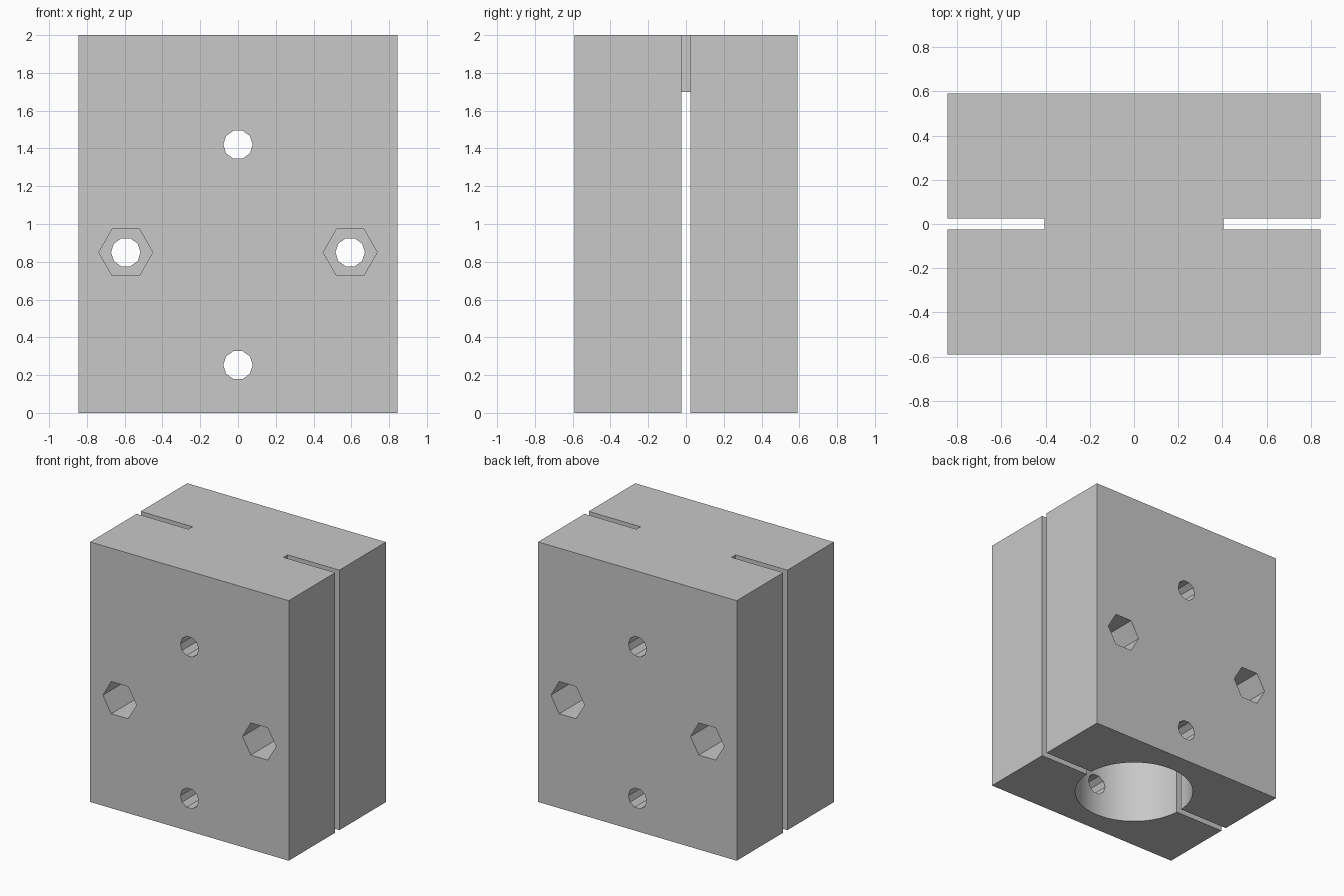
import bpy
import math

if "Cube" in bpy.data.objects:
    bpy.data.objects.remove(bpy.data.objects["Cube"], do_unlink=True)

WIDTH, DEPTH, HEIGHT = 1.69, 1.18, 2.0
BOLT_X, BOLT_Z = 0.594, 0.85

# Single plain grey
grey = bpy.data.materials.new("plain_grey")
grey.use_nodes = True
colour = (0.58, 0.58, 0.58, 1)
grey.diffuse_color = colour
grey.node_tree.nodes["Principled BSDF"].inputs["Base Color"].default_value = colour


def box(name, centre, size):
    bpy.ops.mesh.primitive_cube_add(size=1, location=centre)
    ob = bpy.context.object
    ob.name = name
    ob.scale = size
    bpy.ops.object.transform_apply(location=True, rotation=True, scale=True)
    return ob


def prism(name, sides, radius, length, centre, along_y=True):
    """Regular prism; along y it has a corner pointing to +x."""
    bpy.ops.mesh.primitive_cylinder_add(
        vertices=sides, radius=radius, depth=length, location=centre)
    ob = bpy.context.object
    ob.name = name
    # Put a corner on the x axis, then lay the prism down
    ob.rotation_euler = (0, 0, math.pi / 2)
    bpy.ops.object.transform_apply(location=False, rotation=True, scale=False)
    if along_y:
        ob.rotation_euler = (math.pi / 2, 0, 0)
    bpy.ops.object.transform_apply(location=True, rotation=True, scale=True)
    return ob


def cut(target, cutter):
    mod = target.modifiers.new("cut", "BOOLEAN")
    mod.operation = "DIFFERENCE"
    mod.solver = "EXACT"
    mod.object = cutter
    bpy.ops.object.select_all(action="DESELECT")
    bpy.context.view_layer.objects.active = target
    target.select_set(True)
    bpy.ops.object.modifier_apply(modifier=mod.name)
    bpy.data.objects.remove(cutter, do_unlink=True)


# Clamp block
block = box("clamp_block", (0, 0, HEIGHT / 2), (WIDTH, DEPTH, HEIGHT))
block.data.materials.append(grey)

# Blind bore from below
cut(block, prism("bore", 96, 0.425, 2.0, (0, 0, 0.7), along_y=False))

# Clamping slots, through bolt holes and hexagonal nut pockets on both faces
POCKET = 0.29
for side in (-1, 1):
    cut(block, box("slot", (side * 0.705, 0, 1), (0.6, 0.05, 2.4)))
    cut(block, prism("bolt_hole", 10, 0.078, 2, (side * BOLT_X, 0, BOLT_Z)))
    for face in (-1, 1):
        y = face * (DEPTH / 2 - POCKET + 0.25)
        cut(block, prism("nut_pocket", 6, 0.143, 0.5, (side * BOLT_X, y, BOLT_Z)))

# Centre holes through both walls into the bore
for z in (0.253, 1.42):
    cut(block, prism("centre_hole", 10, 0.078, 2, (0, 0, z)))

# Smooth bore, crisp edges elsewhere
bpy.ops.object.select_all(action="DESELECT")
block.select_set(True)
bpy.context.view_layer.objects.active = block
bpy.ops.object.shade_smooth_by_angle(angle=math.radians(25))
